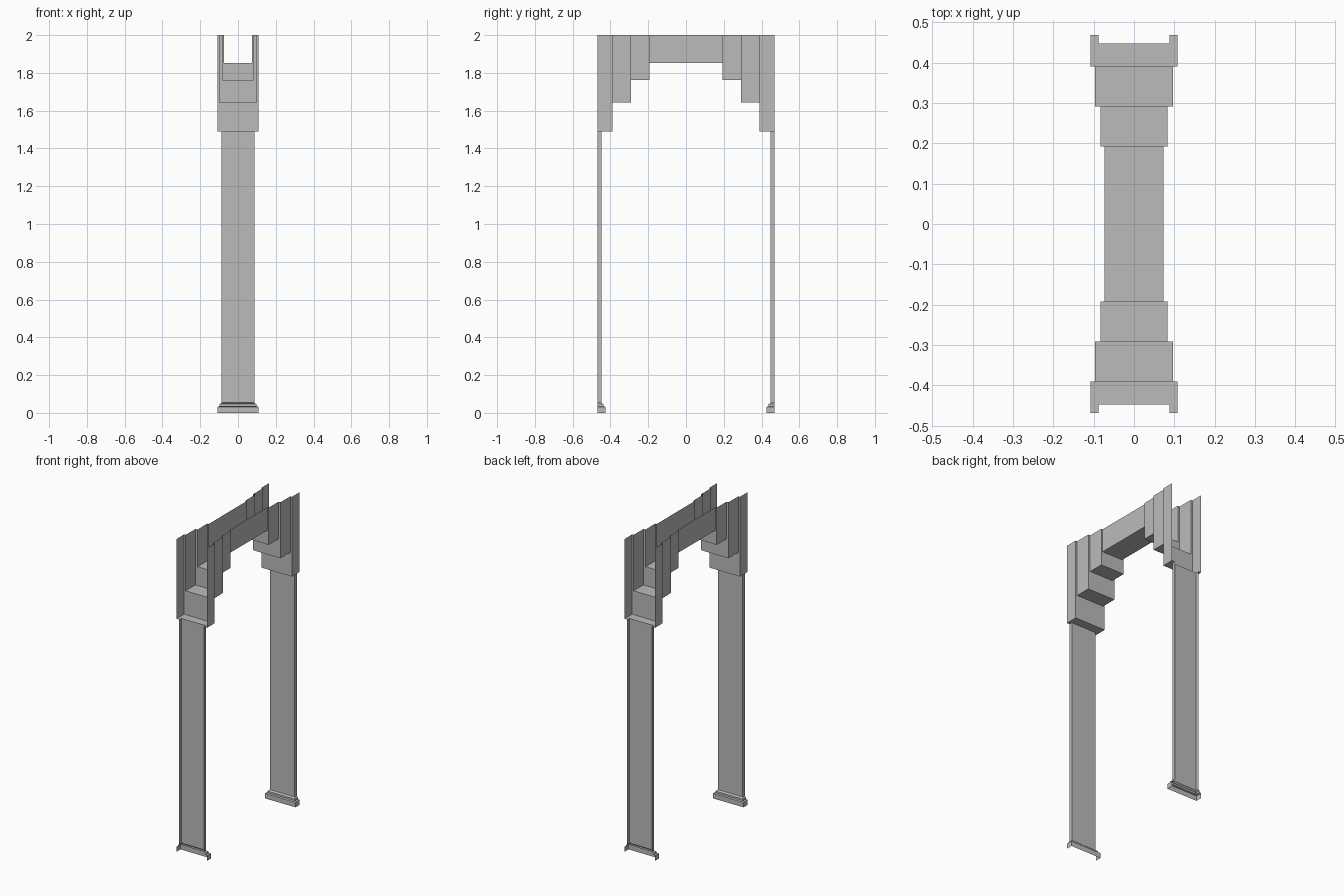
import bpy
import bmesh

cube = bpy.data.objects.get("Cube")
if cube:
    bpy.data.objects.remove(cube, do_unlink=True)

# Single stone colour
stone = bpy.data.materials.new("stone_grey")
stone.use_nodes = True
GREY = (0.5, 0.5, 0.5, 1)
stone.diffuse_color = GREY
stone.node_tree.nodes["Principled BSDF"].inputs["Base Color"].default_value = GREY

TOP = 2.0
OUTER_Y = 0.468      # open outer edge of the arch
PILLAR_Y = 0.447     # inward face of the pillars
PILLAR_W = 0.088     # half width of the pillars
PILLAR_TOP = 1.49


def make_object(name, bm):
    bmesh.ops.remove_doubles(bm, verts=bm.verts, dist=0.0001)
    mesh = bpy.data.meshes.new(name)
    bm.to_mesh(mesh)
    bm.free()
    mesh.materials.append(stone)
    obj = bpy.data.objects.new(name, mesh)
    bpy.context.collection.objects.link(obj)
    return obj


def face(bm, *points):
    bm.faces.new([bm.verts.new(p) for p in points])


def trough(bm, w, y0, y1, z, floor_end):
    """Open-topped channel: a floor and two side walls."""
    face(bm, (-w, y0, z), (-w, floor_end, z), (w, floor_end, z), (w, y0, z))
    face(bm, (w, y0, z), (w, y1, z), (w, y1, TOP), (w, y0, TOP))
    face(bm, (-w, y1, z), (-w, y0, z), (-w, y0, TOP), (-w, y1, TOP))


def step_wall(bm, w, z, inner_w, inner_z, y, s):
    """Riser between two steps, with a notch for the smaller channel."""
    ring = [(-w, z), (w, z), (w, TOP), (inner_w, TOP), (inner_w, inner_z),
            (-inner_w, inner_z), (-inner_w, TOP), (-w, TOP)]
    face(bm, *[(x, y, h) for x, h in (ring if s > 0 else ring[::-1])])


def sweep(name, profile, s):
    """Sweep an (offset, height) profile along the three sides of a pillar."""
    bm = bmesh.new()

    def path(offset):
        w, y = PILLAR_W + offset, PILLAR_Y - offset
        return [(-w, s * OUTER_Y), (-w, s * y), (w, s * y), (w, s * OUTER_Y)]

    for (o0, z0), (o1, z1) in zip(profile, profile[1:]):
        low, high = path(o0), path(o1)
        for i in range(3):
            quad = [(*low[i], z0), (*low[i + 1], z0),
                    (*high[i + 1], z1), (*high[i], z1)]
            face(bm, *(quad if s > 0 else quad[::-1]))
    return make_object(name, bm)


# Lintel channel across the middle
bm = bmesh.new()
trough(bm, 0.073, -0.192, 0.192, 1.852, 0.192)
make_object("lintel", bm)

# Stepped corbels, widening and dropping outwards: half width, start y, floor z
steps = [(0.073, 0, 1.852), (0.083, 0.192, 1.762),
         (0.097, 0.291, 1.642), (0.108, 0.39, PILLAR_TOP)]

for side, s in (("front", -1), ("back", 1)):
    for i in range(1, len(steps)):
        w, y0, z = steps[i]
        last = i == len(steps) - 1
        y1 = OUTER_Y if last else steps[i + 1][1]
        floor_end = PILLAR_Y if last else y1
        bm = bmesh.new()
        trough(bm, w, s * y0, s * y1, z, s * floor_end)
        step_wall(bm, w, z, steps[i - 1][0], steps[i - 1][2], s * y0, s)
        # Narrow ledges beside the pillar head
        if last:
            for e in (-1, 1):
                face(bm, (e * PILLAR_W, s * PILLAR_Y, z), (e * w, s * PILLAR_Y, z),
                     (e * w, s * y1, z), (e * PILLAR_W, s * y1, z))
        bmesh.ops.remove_doubles(bm, verts=bm.verts, dist=0.0001)
        if s < 0 or last:
            bmesh.ops.recalc_face_normals(bm, faces=bm.faces)
        make_object(f"{side}_corbel_{i}", bm)

    # Pillar and moulded base, open on the outer side
    sweep(f"{side}_pillar", [(0, 0.054), (0, PILLAR_TOP)], s)
    sweep(f"{side}_base", [(0.02, 0), (0.02, 0.032), (0.01, 0.035),
                           (0.01, 0.046), (0.006, 0.048), (0, 0.054)], s)
